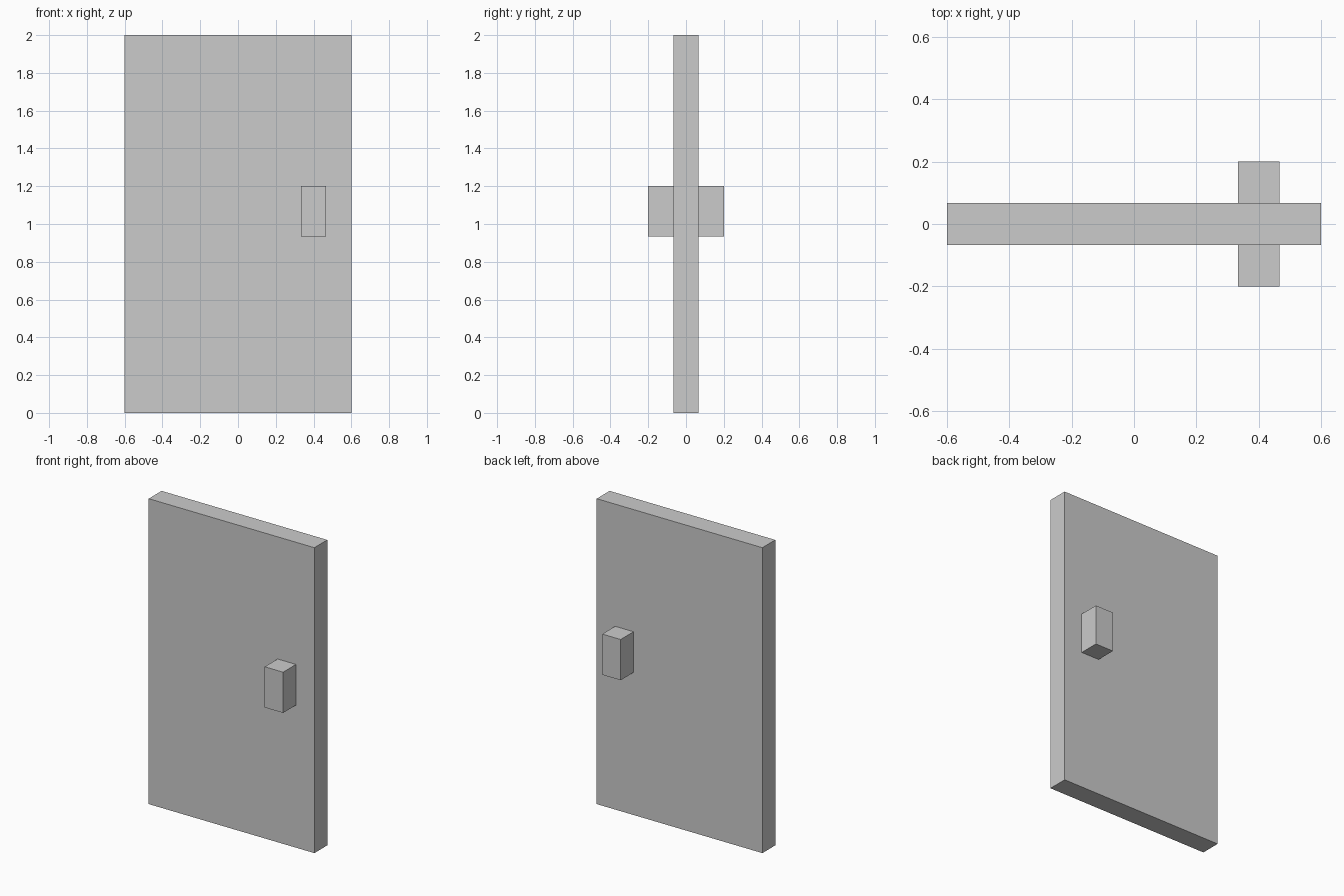
import bpy

if "Cube" in bpy.data.objects:
    bpy.data.objects.remove(bpy.data.objects["Cube"])

U = 2 / 30  # design grid: the door is 30 units tall


def box(name, lo, hi):
    """Axis-aligned box between two corners given in grid units."""
    bpy.ops.mesh.primitive_cube_add(
        size=1, location=[(a + b) / 2 * U for a, b in zip(lo, hi)])
    ob = bpy.context.object
    ob.name = name
    ob.scale = [(b - a) * U for a, b in zip(lo, hi)]
    bpy.ops.object.transform_apply(location=False, rotation=False, scale=True)
    return ob


# Door slab
box("door_panel", (-9, -1, 0), (9, 1, 30))

# Block handles on both faces
box("front_handle", (5, -3, 14), (7, -1, 18))
box("back_handle", (5, 1, 14), (7, 3, 18))
